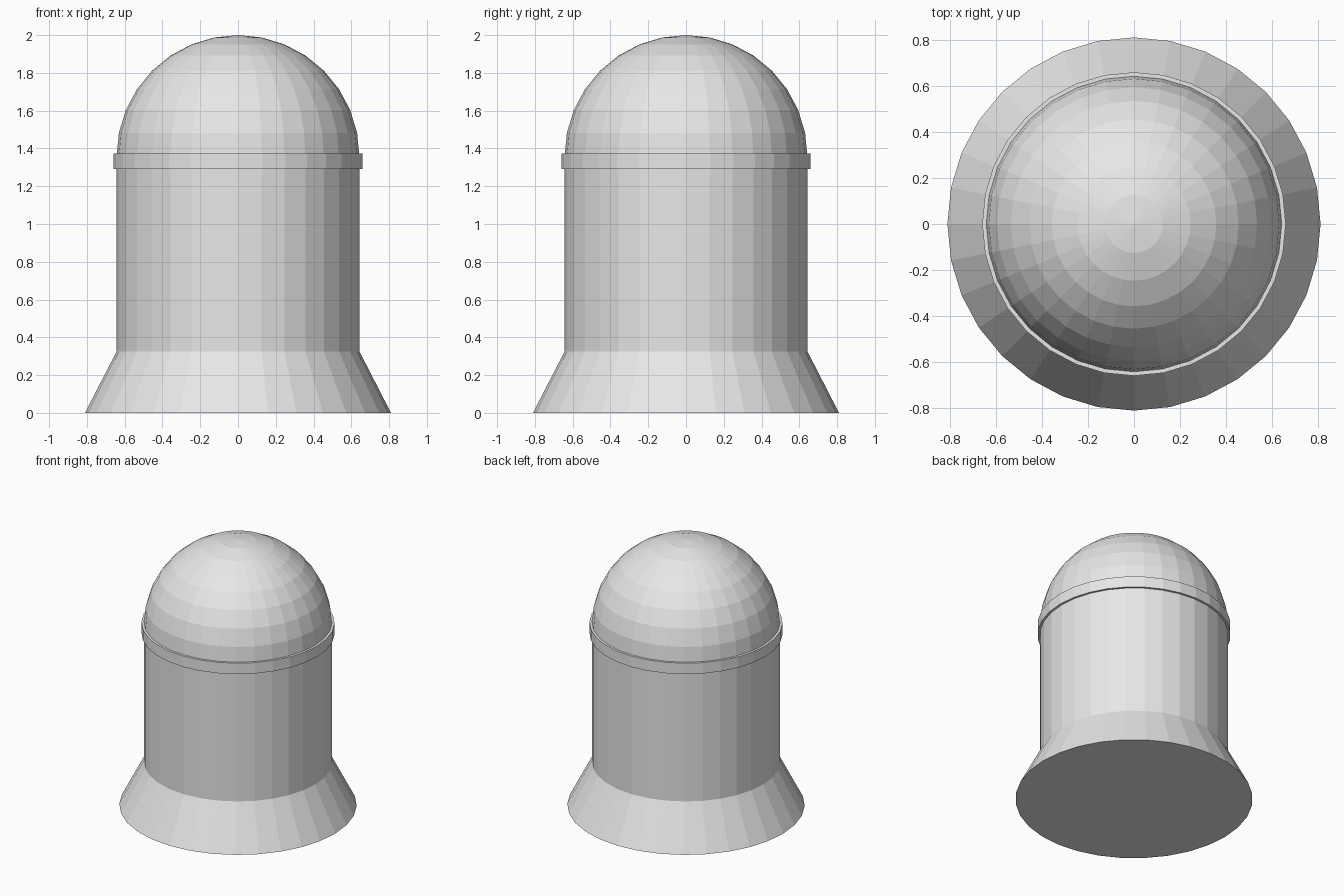
import bpy
import bmesh
from math import cos, sin, tau

SIDES = 32
RADIUS = 0.643
DOME_BASE = 1.357

old = bpy.data.objects.get("Cube")
if old:
    bpy.data.objects.remove(old, do_unlink=True)

# One plain grey for every part
grey = bpy.data.materials.new("light_grey")
grey.use_nodes = True
grey.diffuse_color = (0.8, 0.8, 0.8, 1)
grey.node_tree.nodes["Principled BSDF"].inputs["Base Color"].default_value = (0.8, 0.8, 0.8, 1)


def finish(name, bm):
    """Turn a bmesh into a flat-shaded object."""
    bmesh.ops.recalc_face_normals(bm, faces=bm.faces)
    mesh = bpy.data.meshes.new(name)
    bm.to_mesh(mesh)
    bm.free()
    mesh.materials.append(grey)
    obj = bpy.data.objects.new(name, mesh)
    bpy.context.collection.objects.link(obj)
    return obj


def lathe(name, profile, closed=False, cap_bottom=False):
    """Sweep (radius, height) points round the z axis."""
    bm = bmesh.new()
    rings = [[bm.verts.new((r * cos(tau * i / SIDES), r * sin(tau * i / SIDES), z))
              for i in range(SIDES)] for r, z in profile]
    pairs = list(zip(rings, rings[1:]))
    if closed:
        pairs.append((rings[-1], rings[0]))
    for low, high in pairs:
        for i in range(SIDES):
            j = (i + 1) % SIDES
            bm.faces.new((low[i], low[j], high[j], high[i]))
    if cap_bottom:
        bm.faces.new(rings[0][::-1])
    return finish(name, bm)


# Flared foot and straight column in one shell
lathe("flared_body", [(0.81, 0), (RADIUS, 0.325), (RADIUS, DOME_BASE)], cap_bottom=True)

# Raised collar where the dome meets the column
lathe("collar", [(RADIUS - 0.003, 1.291), (0.659, 1.291),
                 (0.659, 1.373), (RADIUS - 0.003, 1.373)], closed=True)

# Upper half of a sphere
bm = bmesh.new()
bmesh.ops.create_uvsphere(bm, u_segments=SIDES, v_segments=SIDES // 2, radius=RADIUS)
lower = [v for v in bm.verts if v.co.z < -0.01]
bmesh.ops.delete(bm, geom=lower, context='VERTS')
bmesh.ops.translate(bm, verts=bm.verts, vec=(0, 0, DOME_BASE))
dome = finish("dome", bm)
